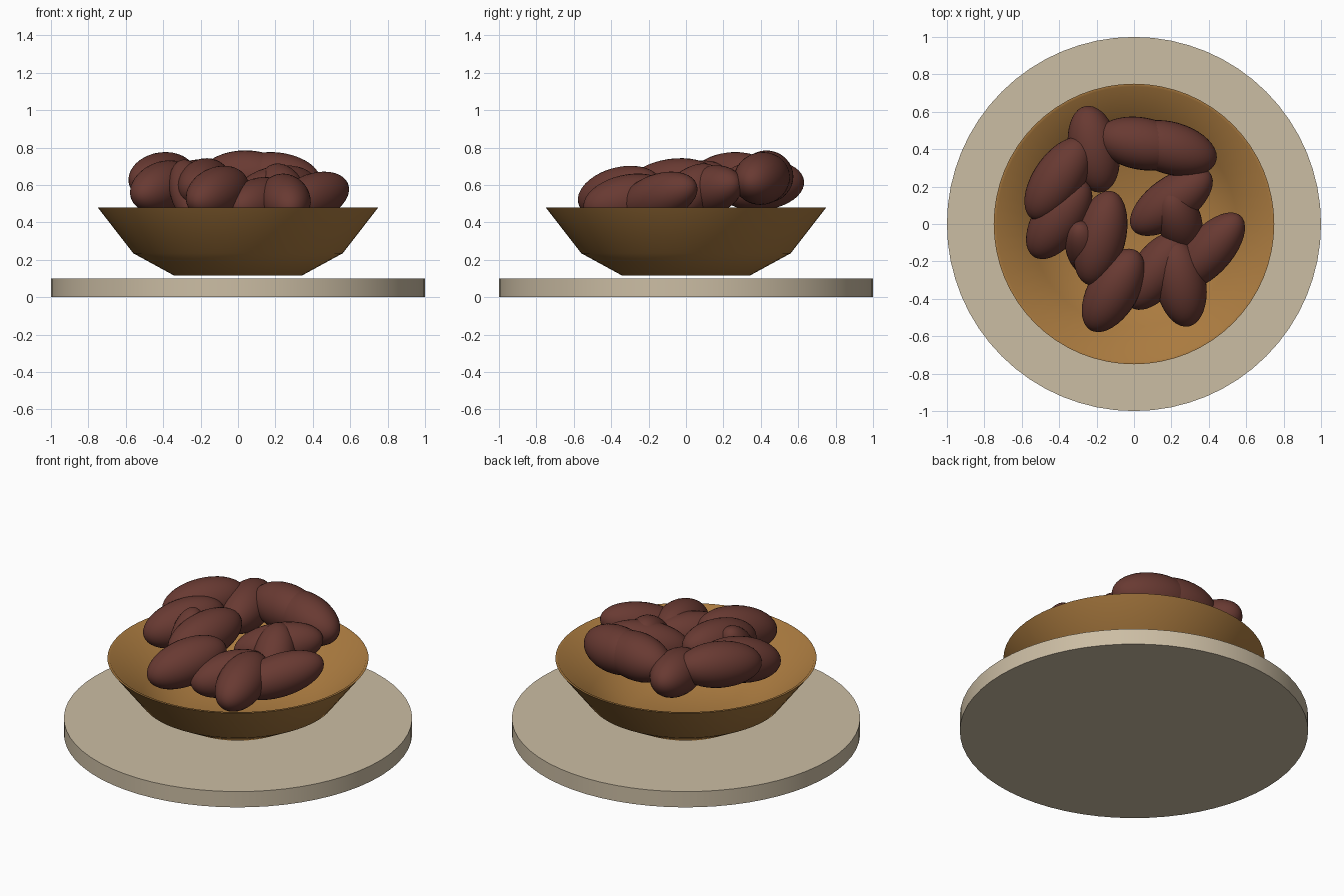
import bpy, bmesh, math
from mathutils import Vector, Matrix

if "Cube" in bpy.data.objects:
    bpy.data.objects.remove(bpy.data.objects["Cube"])


def material(name, rgb):
    m = bpy.data.materials.new(name)
    m.diffuse_color = (*rgb, 1)
    m.use_nodes = True
    m.node_tree.nodes["Principled BSDF"].inputs["Base Color"].default_value = m.diffuse_color
    return m


STONE = material("pale stone", (0.60, 0.51, 0.37))
WOOD = material("golden brown wood", (0.40, 0.195, 0.05))
DATE = material("dark red brown", (0.14, 0.042, 0.032))


def finish(name, bm, mat, angle):
    me = bpy.data.meshes.new(name)
    bmesh.ops.recalc_face_normals(bm, faces=bm.faces)
    bm.to_mesh(me)
    bm.free()
    me.materials.append(mat)
    ob = bpy.data.objects.new(name, me)
    bpy.context.collection.objects.link(ob)
    bpy.ops.object.select_all(action='DESELECT')
    ob.select_set(True)
    bpy.context.view_layer.objects.active = ob
    bpy.ops.object.shade_smooth_by_angle(angle=math.radians(angle))
    return ob


def lathe(name, profile, mat, angle, steps=64):
    bm = bmesh.new()
    vs = [bm.verts.new((r, 0, z)) for r, z in profile]
    es = [bm.edges.new(p) for p in zip(vs, vs[1:])]
    bmesh.ops.spin(bm, geom=vs + es, cent=(0, 0, 0), axis=(0, 0, 1),
                   angle=math.tau, steps=steps)
    bmesh.ops.remove_doubles(bm, verts=bm.verts, dist=1e-4)
    return finish(name, bm, mat, angle)


# Round base plate
lathe("base_plate", [(0, 0), (1, 0), (1, 0.1), (0, 0.1)], STONE, 30)

# Thin-walled bowl, hovering slightly above the plate
lathe("bowl", [(0, 0.115), (0.34, 0.115), (0.56, 0.235), (0.75, 0.48),
               (0.735, 0.48), (0.55, 0.255), (0.33, 0.14), (0, 0.14)], WOOD, 80)

# Heaped dates: x, y, z, yaw, upward tilt, half length, half width
dates = [
    (-0.405, 0.24, 0.64, 56, 5, 0.255, 0.135),
    (-0.40, 0.03, 0.59, 56, 12, 0.25, 0.135),
    (-0.215, 0.40, 0.60, 101, 5, 0.235, 0.135),
    (0.04, 0.43, 0.645, -10, 0, 0.245, 0.14),
    (0.20, 0.405, 0.635, -16, -5, 0.25, 0.14),
    (0.20, 0.12, 0.57, 36, 10, 0.26, 0.13),
    (0.24, 0.02, 0.56, 110, 38, 0.20, 0.12),
    (0.40, -0.145, 0.535, 48, 14, 0.26, 0.125),
    (0.25, -0.315, 0.52, 100, 12, 0.24, 0.135),
    (0.12, -0.25, 0.51, 55, 8, 0.24, 0.13),
    (-0.11, -0.355, 0.56, 60, 13, 0.25, 0.135),
    (-0.18, -0.075, 0.605, 76, 8, 0.26, 0.135),
    (-0.265, -0.13, 0.57, 105, 50, 0.20, 0.10),
]
for i, (x, y, z, yaw, tilt, a, b) in enumerate(dates):
    bm = bmesh.new()
    mat = (Matrix.Translation(Vector((x, y, z)))
           @ Matrix.Rotation(math.radians(yaw), 4, 'Z')
           @ Matrix.Rotation(math.radians(-tilt), 4, 'Y')
           @ Matrix.Diagonal((a, b, b, 1))
           @ Matrix.Rotation(math.pi / 2, 4, 'Y'))
    bmesh.ops.create_uvsphere(bm, u_segments=32, v_segments=20, radius=1, matrix=mat)
    finish(f"date_{i + 1}", bm, DATE, 60)
